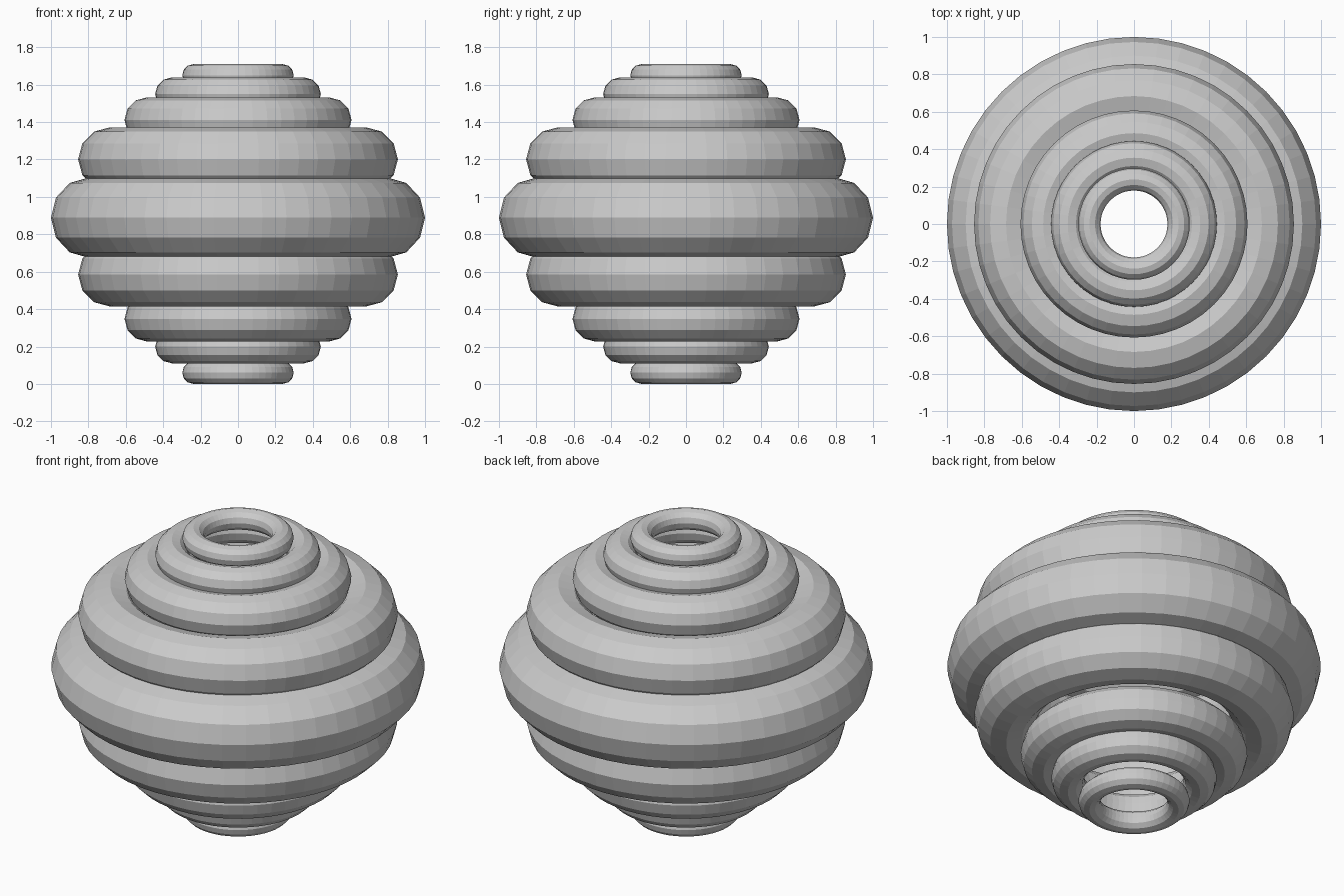
import bpy

cube = bpy.data.objects.get("Cube")
if cube:
    bpy.data.objects.remove(cube, do_unlink=True)

# Single plain grey for every ring
GREY = (0.6, 0.6, 0.6, 1.0)
grey = bpy.data.materials.new("plain_grey")
grey.use_nodes = True
grey.diffuse_color = GREY
grey.node_tree.nodes["Principled BSDF"].inputs["Base Color"].default_value = GREY


def ring(name, outer, z, stretch=1.0):
    """Flat-shaded ring whose tube radius is a fifth of its outer radius."""
    bpy.ops.mesh.primitive_torus_add(
        major_segments=48, minor_segments=12,
        major_radius=outer * 0.8, minor_radius=outer * 0.2,
        location=(0, 0, z))
    obj = bpy.context.object
    obj.name = name
    obj.scale.z = stretch
    obj.data.materials.append(grey)


# Widest ring, slightly taller than the rest
ring("middle_ring", 1.0, 0.889, 1.07)

# Shrinking rings below and above: outer radius, lower height, upper height
sizes = {
    "large": (0.855, 0.585, 1.201),
    "medium": (0.607, 0.348, 1.411),
    "small": (0.443, 0.199, 1.550),
    "end": (0.298, 0.060, 1.650),
}
for size, (outer, low, high) in sizes.items():
    ring(f"lower_{size}_ring", outer, low)
    ring(f"upper_{size}_ring", outer, high)
